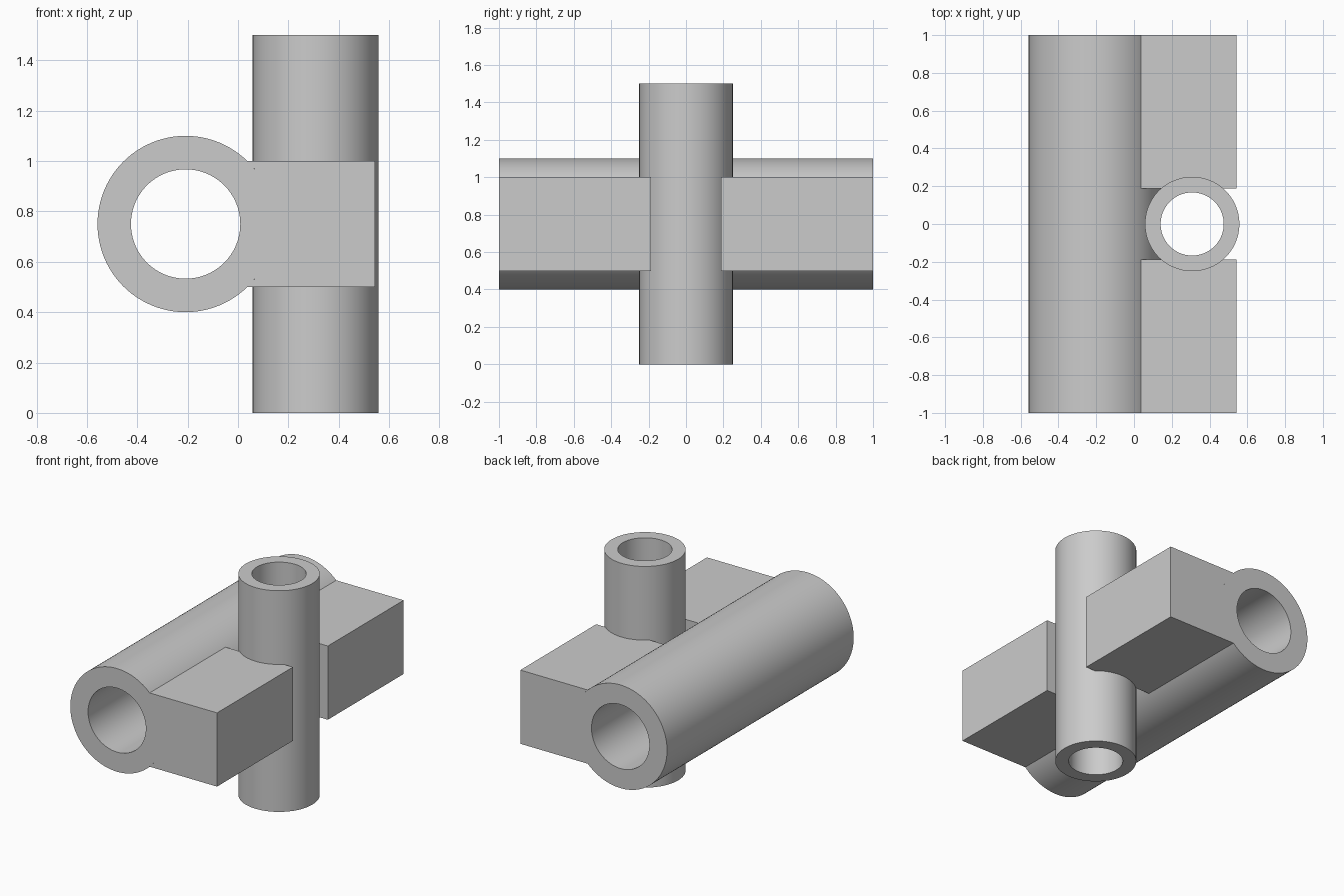
import bpy, bmesh, math
from mathutils import Matrix

cube = bpy.data.objects.get("Cube")
if cube:
    bpy.data.objects.remove(cube, do_unlink=True)

# One plain grey material
GREY = (0.6, 0.6, 0.6, 1)
grey = bpy.data.materials.new("plain grey")
grey.use_nodes = True
grey.diffuse_color = GREY
grey.node_tree.nodes["Principled BSDF"].inputs["Base Color"].default_value = GREY

SEGMENTS = 96
MID_Z = 0.75
MAIN_X, MAIN_R, MAIN_BORE = -0.208, 0.35, 0.217
POST_X, POST_R, POST_BORE = 0.308, 0.25, 0.167
ARM_END, ARM_HALF, SLOT_HALF = 0.543, 0.25, 0.187


def finish(name, bm):
    bmesh.ops.recalc_face_normals(bm, faces=bm.faces)
    mesh = bpy.data.meshes.new(name)
    bm.to_mesh(mesh)
    bm.free()
    mesh.materials.append(grey)
    obj = bpy.data.objects.new(name, mesh)
    bpy.context.collection.objects.link(obj)
    return obj


def activate(obj):
    bpy.ops.object.select_all(action="DESELECT")
    obj.select_set(True)
    bpy.context.view_layer.objects.active = obj


def smooth(obj):
    activate(obj)
    bpy.ops.object.shade_smooth_by_angle(angle=math.radians(30))


def tube(name, outer, inner, length, matrix):
    """Hollow cylinder along local z, made by joining four rings."""
    bm = bmesh.new()
    rings = []
    for r, z in ((outer, -1), (outer, 1), (inner, 1), (inner, -1)):
        made = bmesh.ops.create_circle(bm, radius=r, segments=SEGMENTS,
                                       matrix=Matrix.Translation((0, 0, z * length / 2)))
        rings.append(made["verts"])
    for a, b in zip(rings, rings[1:] + rings[:1]):
        for i in range(SEGMENTS):
            j = (i + 1) % SEGMENTS
            bm.faces.new((a[i], a[j], b[j], b[i]))
    bm.transform(matrix)
    return finish(name, bm)


# Horizontal tube running front to back
main_tube = tube("horizontal_tube", MAIN_R, MAIN_BORE, 2,
                 Matrix.Translation((MAIN_X, 0, MID_Z)) @ Matrix.Rotation(math.pi / 2, 4, "X"))

# Upright tube
post = tube("vertical_tube", POST_R, POST_BORE, 1.5, Matrix.Translation((POST_X, 0, MID_Z)))

# Keep the upright bore clear where it grazes the horizontal tube
bm = bmesh.new()
bmesh.ops.create_cone(bm, cap_ends=True, segments=SEGMENTS, radius1=POST_BORE, radius2=POST_BORE,
                      depth=2, matrix=Matrix.Translation((POST_X, 0, MID_Z)))
cutter = finish("bore_cutter", bm)
cutter.hide_render = True
cut = main_tube.modifiers.new("bore", "BOOLEAN")
cut.operation, cut.solver, cut.object = "DIFFERENCE", "EXACT", cutter
activate(main_tube)
bpy.ops.object.modifier_apply(modifier=cut.name)
bpy.data.objects.remove(cutter, do_unlink=True)

# Clamp arms: blocks whose inner end follows the horizontal tube
reach = math.asin(ARM_HALF / MAIN_R)
STEPS = 24
profile = [(ARM_END, MID_Z - ARM_HALF), (ARM_END, MID_Z + ARM_HALF)]
for i in range(STEPS + 1):
    a = reach * (1 - 2 * i / STEPS)
    profile.append((MAIN_X + MAIN_R * math.cos(a), MID_Z + MAIN_R * math.sin(a)))

for name, side in (("front_arm", -1), ("back_arm", 1)):
    bm = bmesh.new()
    face = bm.faces.new([bm.verts.new((x, side * SLOT_HALF, z)) for x, z in profile])
    new = bmesh.ops.extrude_face_region(bm, geom=[face], use_keep_orig=True)["geom"]
    bmesh.ops.translate(bm, vec=(0, side * (1 - SLOT_HALF), 0),
                        verts=[v for v in new if isinstance(v, bmesh.types.BMVert)])
    smooth(finish(name, bm))

smooth(main_tube)
smooth(post)
